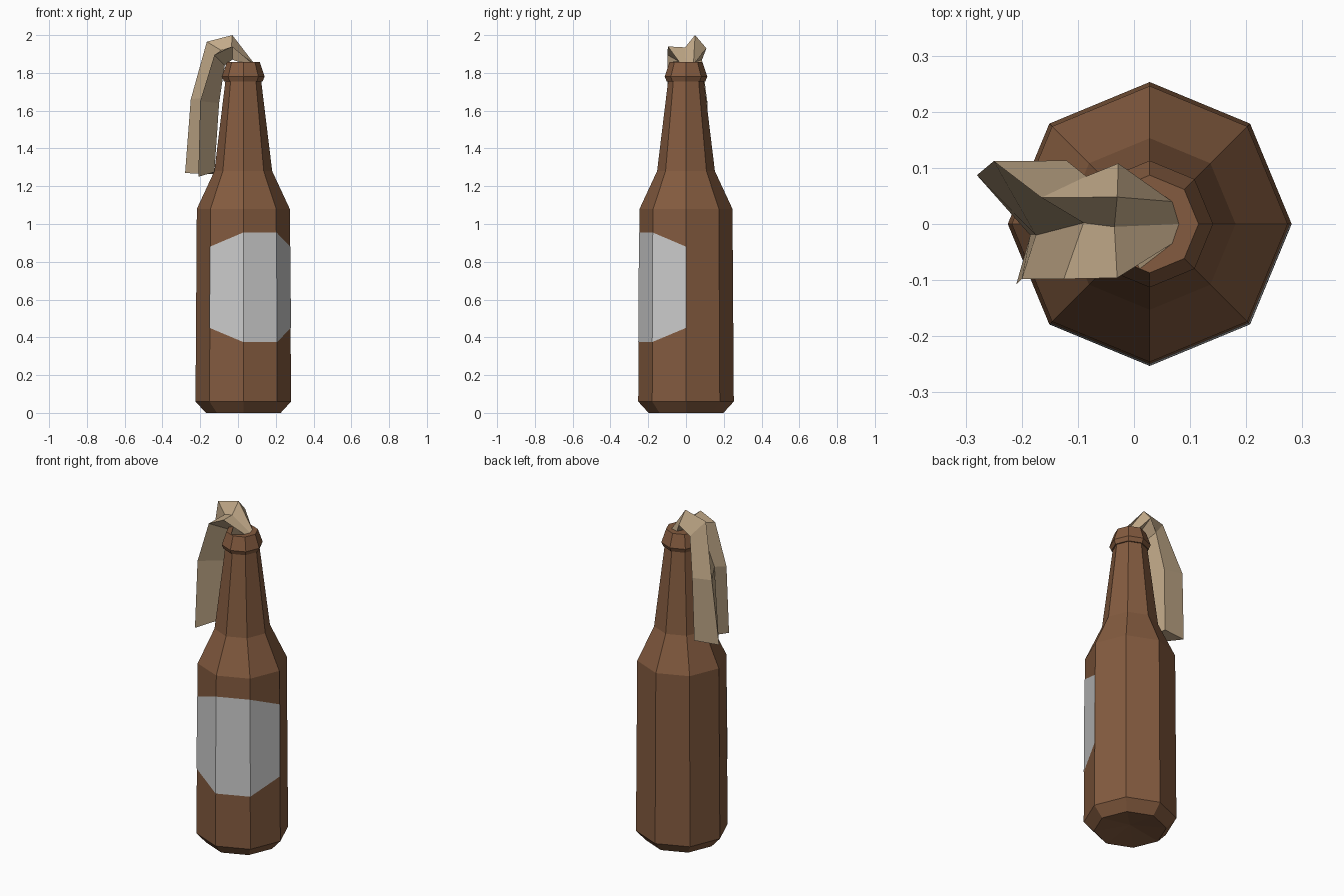
import bpy, bmesh
from math import cos, sin, radians

if "Cube" in bpy.data.objects:
    bpy.data.objects.remove(bpy.data.objects["Cube"])

AXIS_X = 0.028


def material(name, color):
    m = bpy.data.materials.new(name)
    m.diffuse_color = (*color, 1)
    m.use_nodes = True
    m.node_tree.nodes["Principled BSDF"].inputs["Base Color"].default_value = m.diffuse_color
    return m


def build(name, verts, faces, mat=None):
    mesh = bpy.data.meshes.new(name)
    mesh.from_pydata(verts, [], faces)
    bm = bmesh.new()
    bm.from_mesh(mesh)
    bmesh.ops.recalc_face_normals(bm, faces=bm.faces)
    bm.to_mesh(mesh)
    bm.free()
    obj = bpy.data.objects.new(name, mesh)
    bpy.context.collection.objects.link(obj)
    if mat:
        mesh.materials.append(mat)
    return obj


def on_bottle(r, deg, z):
    a = radians(deg)
    return (AXIS_X + r * cos(a), r * sin(a), z)


def skin(rings, n):
    """Quads joining consecutive closed rings of n points."""
    return [(k * n + i, k * n + (i + 1) % n, (k + 1) * n + (i + 1) % n, (k + 1) * n + i)
            for k in range(rings - 1) for i in range(n)]


glass = material("brown_glass", (0.23, 0.105, 0.05))
fabric = material("tan_fabric", (0.54, 0.40, 0.25))

# Bottle: eight-sided lathe with collar, flat mouth and dished base
SIDES = 8
profile = [(0.198, 0), (0.253, 0.06), (0.246, 1.08), (0.153, 1.28), (0.095, 1.755),
           (0.102, 1.755), (0.113, 1.78), (0.087, 1.857)]
verts = [on_bottle(r, 45 * i, z) for r, z in profile for i in range(SIDES)]
faces = skin(len(profile), SIDES)
faces.append(tuple(range(len(verts) - SIDES, len(verts))))
base = len(verts)
verts.append((AXIS_X, 0, 0.03))
faces += [(base, (i + 1) % SIDES, i) for i in range(SIDES)]
build("bottle", verts, faces, glass)

# Label: three panels wrapped round the front right, with clipped corners
verts = []
for deg, low, high in [(225, 0.45, 0.88), (270, 0.375, 0.955),
                       (315, 0.375, 0.955), (360, 0.45, 0.88)]:
    for z in (low, high):
        r = 0.253 - 0.007 * (z - 0.06) / 1.02 + 0.002
        verts.append(on_bottle(r, deg, z))
build("label", verts, [(2 * i, 2 * i + 2, 2 * i + 3, 2 * i + 1) for i in range(3)])

# Rag: pleated strip from the mouth, over the rim and down the left side
# each section: front edge, valley, ridge, back edge, underside
sections = [
    [(0.068, -0.035, 1.857), (0.08, 0, 1.857), (0.068, 0.04, 1.857),
     (0.025, 0.05, 1.857), (0.01, -0.08, 1.857)],
    [(-0.03, -0.096, 1.94), (-0.035, -0.005, 1.935), (-0.03, 0.048, 2.0),
     (-0.028, 0.108, 1.93), (-0.03, 0, 1.87)],
    [(-0.125, -0.098, 1.895), (-0.09, 0.002, 1.92), (-0.165, 0.047, 1.965),
     (-0.085, 0.085, 1.87), (-0.07, 0, 1.84)],
    [(-0.2, -0.098, 1.65), (-0.175, -0.02, 1.67), (-0.25, 0.112, 1.66),
     (-0.12, 0.113, 1.64), (-0.1, 0.01, 1.64)],
    [(-0.21, -0.108, 1.25), (-0.185, -0.02, 1.265), (-0.28, 0.087, 1.27),
     (-0.13, 0.108, 1.265), (-0.125, 0.02, 1.275)],
]
verts = [p for s in sections for p in s]
faces = skin(len(sections), 5)
faces += [(0, 1, 2, 3, 4), (20, 21, 24), (21, 22, 23), (21, 23, 24)]
build("rag", verts, faces, fabric)
